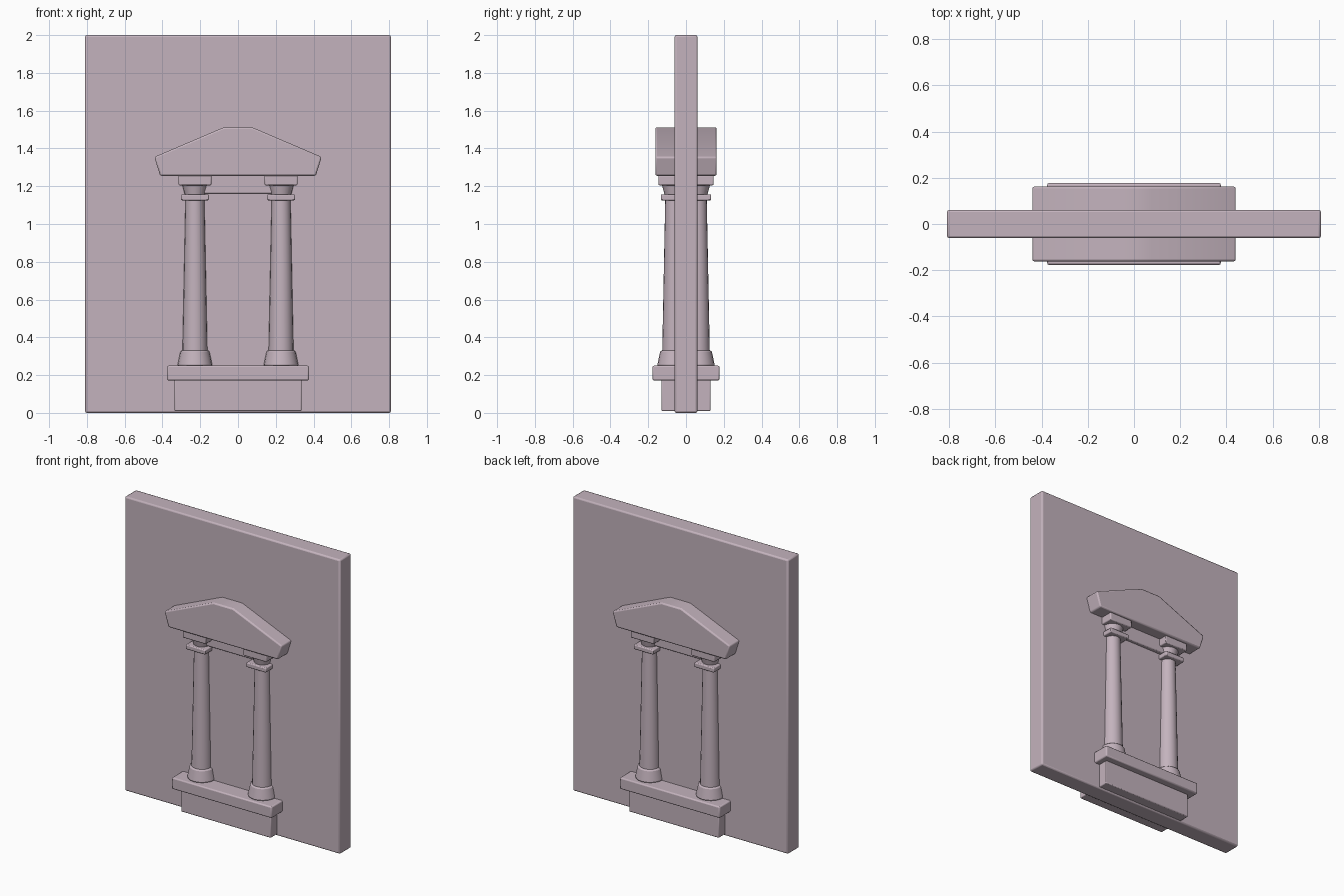
import bpy, bmesh, math
from mathutils import Matrix

if "Cube" in bpy.data.objects:
    bpy.data.objects.remove(bpy.data.objects["Cube"])

stone = bpy.data.materials.new("mauve stone")
stone.diffuse_color = (0.55, 0.45, 0.51, 1)
stone.use_nodes = True
stone.node_tree.nodes["Principled BSDF"].inputs["Base Color"].default_value = stone.diffuse_color


def finish(name, bm, bevel):
    bmesh.ops.recalc_face_normals(bm, faces=bm.faces[:])
    mesh = bpy.data.meshes.new(name)
    bm.to_mesh(mesh)
    bm.free()
    mesh.materials.append(stone)
    ob = bpy.data.objects.new(name, mesh)
    bpy.context.collection.objects.link(ob)
    if bevel:
        mod = ob.modifiers.new("soft edges", 'BEVEL')
        mod.width = bevel
        mod.segments = 2
        mod.limit_method = 'ANGLE'
        mod.angle_limit = math.radians(35)
    bpy.ops.object.select_all(action='DESELECT')
    ob.select_set(True)
    bpy.context.view_layer.objects.active = ob
    bpy.ops.object.shade_smooth_by_angle(angle=math.radians(40))
    return ob


def block(name, x, y, z0, z1, half_x, half_y, bevel=0.006):
    bm = bmesh.new()
    m = Matrix.Translation((x, y, (z0 + z1) / 2)) @ Matrix.Diagonal(
        (2 * half_x, 2 * half_y, z1 - z0, 1))
    bmesh.ops.create_cube(bm, size=1, matrix=m)
    return finish(name, bm, bevel)


def drum(name, x, y, z0, z1, r0, r1, bevel=0):
    bm = bmesh.new()
    bmesh.ops.create_cone(bm, cap_ends=True, segments=20, radius1=r0, radius2=r1,
                          depth=z1 - z0,
                          matrix=Matrix.Translation((x, y, (z0 + z1) / 2)))
    return finish(name, bm, bevel)


# Wall slab
block("wall", 0, 0, 0, 2, 0.81, 0.061, 0.01)

# Stepped plinth through the wall
block("plinth_lower", 0, 0, 0.01, 0.175, 0.337, 0.13)
block("plinth_upper", 0, 0, 0.172, 0.25, 0.376, 0.177, 0.008)

# Half-sunk columns on both faces of the wall
for sx in (-1, 1):
    for sy in (-1, 1):
        x, y = sx * 0.228, sy * 0.06
        drum("column_base", x, y, 0.248, 0.33, 0.093, 0.076, 0.008)
        drum("column_shaft", x, y, 0.32, 1.13, 0.066, 0.05)
        block("column_collar", x, y, 1.125, 1.157, 0.074, 0.073)
        drum("column_neck", x, y, 1.15, 1.21, 0.052, 0.068)
        block("column_cap", x, y, 1.205, 1.258, 0.087, 0.086)

# Lintel between the columns
block("lintel", 0, 0, 1.162, 1.26, 0.2, 0.085)

# Pediment: mirrored outline, extruded through the wall
right = [(0.412, 1.255), (0.443, 1.355), (0.075, 1.512)]
outline = right + [(-x, z) for x, z in reversed(right)]
bm = bmesh.new()
face = bm.faces.new([bm.verts.new((x, -0.162, z)) for x, z in outline])
ext = bmesh.ops.extrude_face_region(bm, geom=[face])
bmesh.ops.translate(bm, vec=(0, 0.324, 0),
                    verts=[v for v in ext["geom"] if isinstance(v, bmesh.types.BMVert)])
finish("pediment", bm, 0.009)
